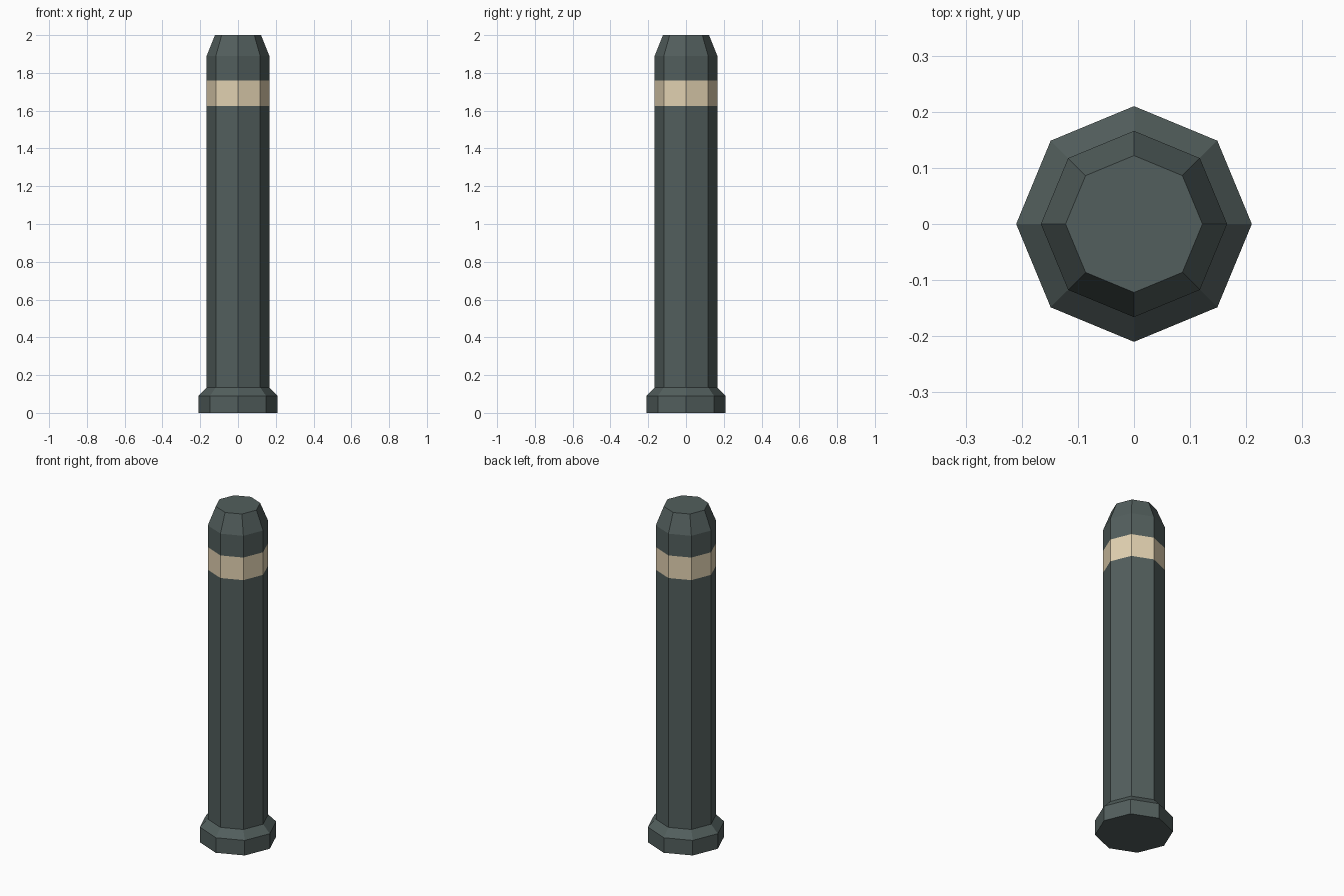
import bpy, bmesh
from math import cos, sin, pi

if "Cube" in bpy.data.objects:
    bpy.data.objects.remove(bpy.data.objects["Cube"])

SIDES = 8


def material(name, colour):
    m = bpy.data.materials.new(name)
    m.diffuse_color = (*colour, 1)
    m.use_nodes = True
    m.node_tree.nodes["Principled BSDF"].inputs["Base Color"].default_value = m.diffuse_color
    return m


def lathe(name, profile, mat, cap_bottom=False, cap_top=False):
    """Octagonal turned part from (radius, z) points, corners on the axes."""
    bm = bmesh.new()
    rings = [[bm.verts.new((r * cos(2 * pi * i / SIDES), r * sin(2 * pi * i / SIDES), z))
              for i in range(SIDES)] for r, z in profile]
    for a, b in zip(rings, rings[1:]):
        for i in range(SIDES):
            j = (i + 1) % SIDES
            bm.faces.new((a[i], a[j], b[j], b[i]))
    if cap_bottom:
        bm.faces.new(rings[0][::-1])
    if cap_top:
        bm.faces.new(rings[-1])
    mesh = bpy.data.meshes.new(name)
    bm.to_mesh(mesh)
    bm.free()
    mesh.materials.append(mat)
    obj = bpy.data.objects.new(name, mesh)
    bpy.context.collection.objects.link(obj)
    return obj


dark = material("dark_paint", (0.085, 0.113, 0.109))
cream = material("cream_band", (0.76, 0.64, 0.44))

# Flared foot
lathe("foot", [(0.21, 0), (0.21, 0.09), (0.166, 0.135)], dark, cap_bottom=True)
# Straight post
lathe("post", [(0.166, 0.135), (0.166, 1.625)], dark)
# Pale band
lathe("band", [(0.166, 1.625), (0.166, 1.76)], cream)
# Tapered head
lathe("head", [(0.166, 1.76), (0.166, 1.89), (0.122, 2.0)], dark, cap_top=True)
